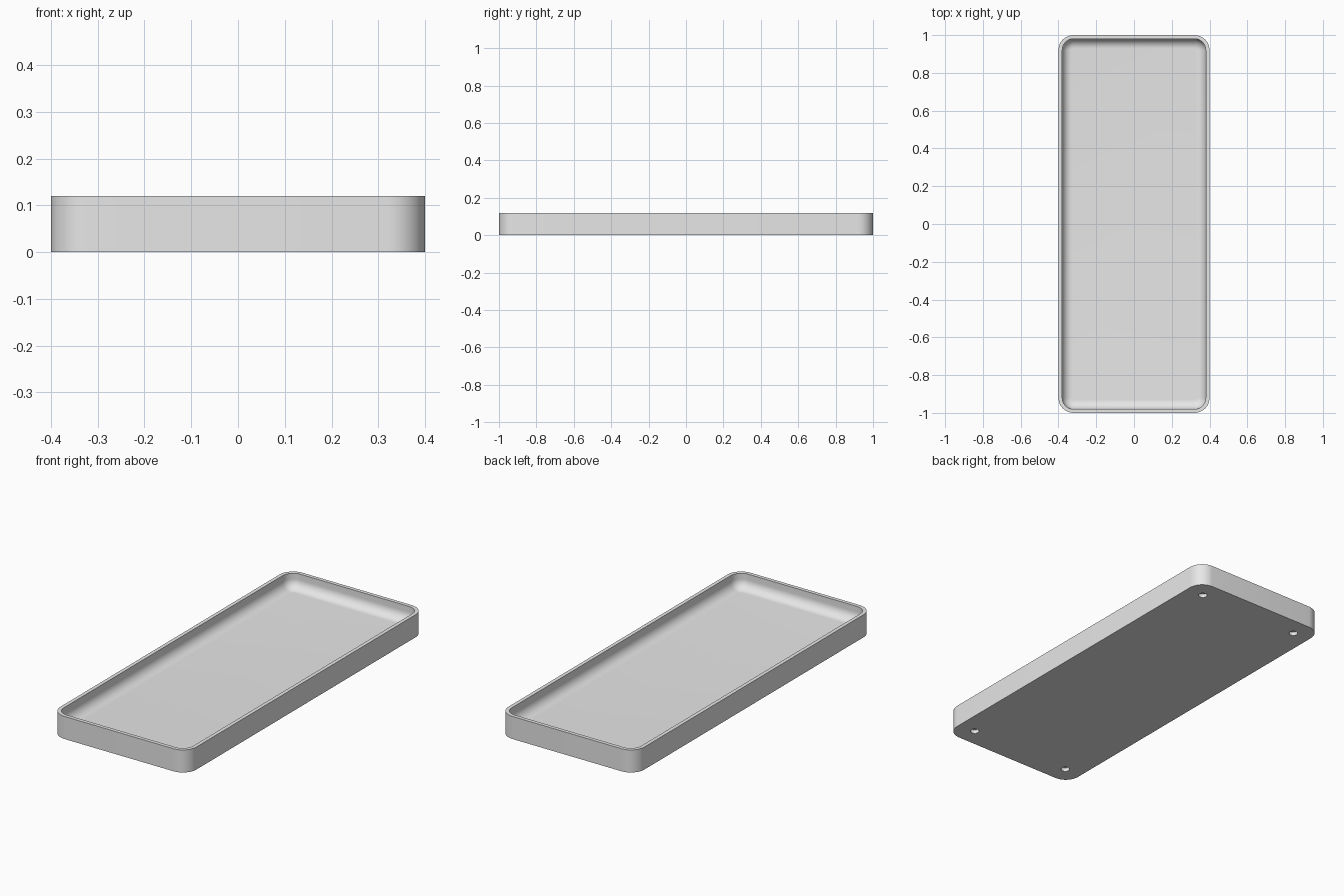
import bpy, bmesh
from math import sin, cos, pi, radians

if "Cube" in bpy.data.objects:
    bpy.data.objects.remove(bpy.data.objects["Cube"], do_unlink=True)

HALF_X, HALF_Y, HEIGHT = 0.4, 1.0, 0.12
CORNER, WALL, FLOOR, FILLET = 0.08, 0.02, 0.04, 0.05
SEGMENTS = 12

grey = bpy.data.materials.new("light grey")
grey.use_nodes = True
grey.diffuse_color = (0.8, 0.8, 0.8, 1)
grey.node_tree.nodes["Principled BSDF"].inputs["Base Color"].default_value = (0.8, 0.8, 0.8, 1)


def ring(bm, inset, z):
    """Rounded rectangle, moved inwards from the outer wall."""
    r = CORNER - inset
    verts = []
    for q, (sx, sy) in enumerate([(1, 1), (-1, 1), (-1, -1), (1, -1)]):
        for i in range(SEGMENTS + 1):
            a = (q + i / SEGMENTS) * pi / 2
            verts.append(bm.verts.new((sx * (HALF_X - CORNER) + r * cos(a),
                                       sy * (HALF_Y - CORNER) + r * sin(a), z)))
    return verts


# Section: outer wall, flat rim, inner wall, fillet down to the floor
section = [(0, 0), (0, HEIGHT), (WALL, HEIGHT)]
for i in range(SEGMENTS + 1):
    a = i / SEGMENTS * pi / 2
    section.append((WALL + FILLET * (1 - cos(a)), FLOOR + FILLET * (1 - sin(a))))

bm = bmesh.new()
rings = [ring(bm, inset, z) for inset, z in section]
for low, high in zip(rings, rings[1:]):
    for i in range(len(low)):
        j = (i + 1) % len(low)
        bm.faces.new((low[i], low[j], high[j], high[i]))
bm.faces.new(rings[0][::-1])
bm.faces.new(rings[-1])
bmesh.ops.recalc_face_normals(bm, faces=bm.faces)
mesh = bpy.data.meshes.new("tray")
bm.to_mesh(mesh)
bm.free()
mesh.materials.append(grey)
tray = bpy.data.objects.new("tray", mesh)
bpy.context.collection.objects.link(tray)

# Four shallow round recesses in the underside
cutters = []
for x in (-0.3, 0.3):
    for y in (-0.9, 0.9):
        bpy.ops.mesh.primitive_cylinder_add(vertices=32, radius=0.022, depth=0.04, location=(x, y, 0))
        cutter = bpy.context.object
        cutter.name = "recess_cutter"
        cutter.hide_render = True
        cutter.data.materials.append(grey)
        cutters.append(cutter)

bpy.ops.object.select_all(action="DESELECT")
tray.select_set(True)
bpy.context.view_layer.objects.active = tray
for cutter in cutters:
    cut = tray.modifiers.new("recess", "BOOLEAN")
    cut.operation = "DIFFERENCE"
    cut.solver = "EXACT"
    cut.object = cutter
    bpy.ops.object.modifier_apply(modifier=cut.name)
    bpy.data.objects.remove(cutter, do_unlink=True)

bpy.ops.object.shade_smooth_by_angle(angle=radians(30))
